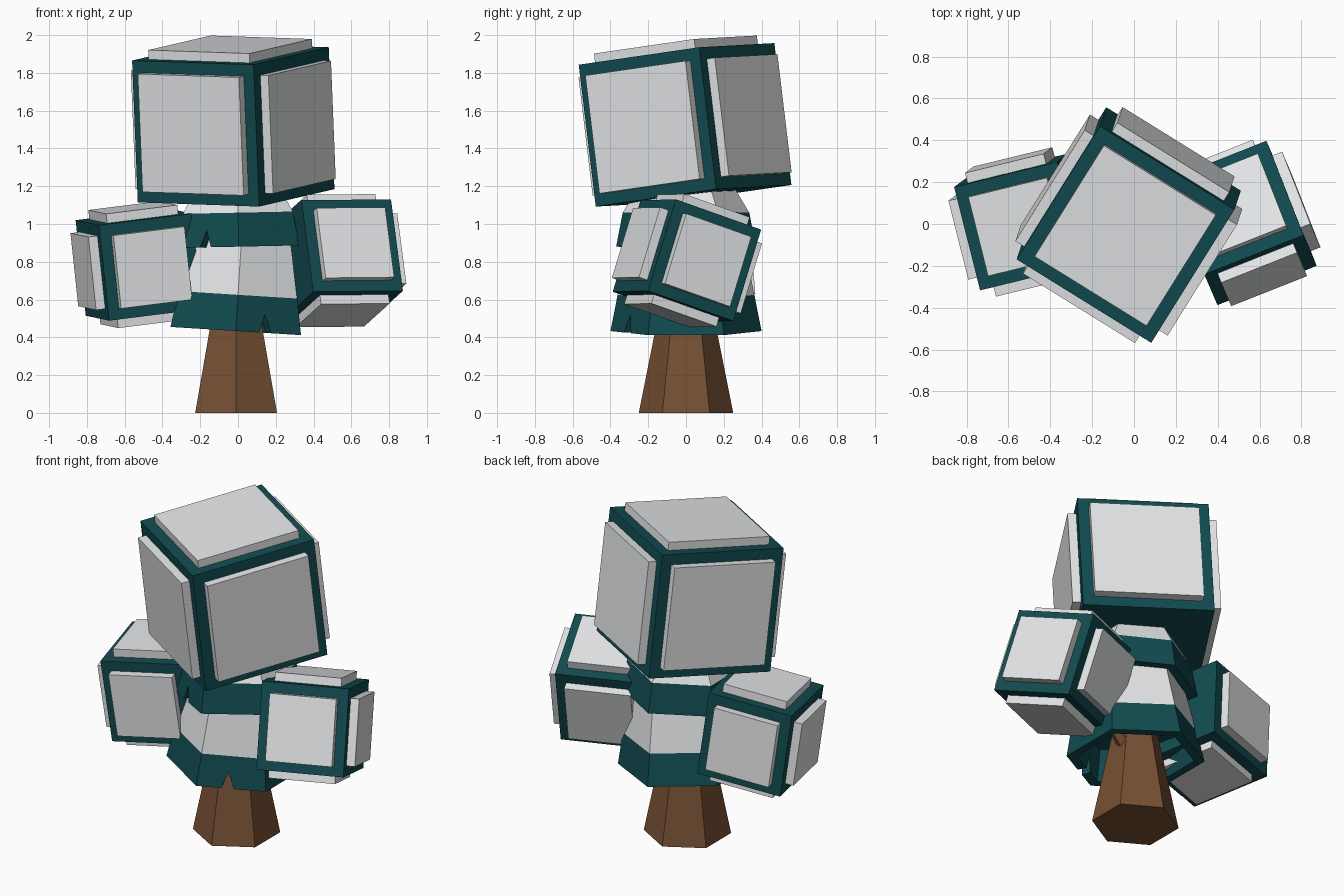
import bpy, bmesh, math
from mathutils import Matrix, Vector

if "Cube" in bpy.data.objects:
    bpy.data.objects.remove(bpy.data.objects["Cube"])


def material(name, rgb):
    m = bpy.data.materials.new(name)
    m.diffuse_color = (*rgb, 1)
    m.use_nodes = True
    m.node_tree.nodes["Principled BSDF"].inputs["Base Color"].default_value = m.diffuse_color
    return m


TEAL = material("dark teal foliage", (0.0055, 0.07, 0.08))
SNOW = material("snow white", (0.78, 0.79, 0.80))
BROWN = material("bark brown", (0.18, 0.08, 0.033))


def make_object(name, bm, mats, matrix=None):
    bmesh.ops.recalc_face_normals(bm, faces=bm.faces)
    me = bpy.data.meshes.new(name)
    bm.to_mesh(me)
    bm.free()
    for m in mats:
        me.materials.append(m)
    ob = bpy.data.objects.new(name, me)
    bpy.context.collection.objects.link(ob)
    if matrix:
        ob.matrix_world = matrix
    return ob


def box(name, size, mat, matrix):
    bm = bmesh.new()
    bmesh.ops.create_cube(bm, size=1)
    bmesh.ops.scale(bm, vec=size, verts=bm.verts)
    return make_object(name, bm, [mat], matrix)


def snowy_cube(name, centre, side, plate, x_dir, z_dir, bare):
    """Tilted foliage cube with a snow plate on every face except the bare one."""
    z = Vector(z_dir).normalized()
    x = Vector(x_dir)
    x = (x - z * x.dot(z)).normalized()
    y = z.cross(x)
    frame = Matrix.Translation(centre) @ Matrix((x, y, z)).transposed().to_4x4()
    box(name, (side,) * 3, TEAL, frame)
    for axis in range(3):
        for sign in (-1, 1):
            if (axis, sign) == bare:
                continue
            size = [plate] * 3
            size[axis] = 0.07                       # 0.05 stands proud
            off = Vector((0, 0, 0))
            off[axis] = sign * (side / 2 + 0.015)
            box(name + "_snow_plate", size, SNOW, frame @ Matrix.Translation(off))


def cone(name, r1, r2, start, end, mat):
    a, b = Vector(start), Vector(end)
    bm = bmesh.new()
    bmesh.ops.create_cone(bm, cap_ends=True, segments=6, radius1=r1, radius2=r2,
                          depth=(b - a).length)
    # put one corner of the hexagon towards the front
    spin = Matrix.Rotation(max((math.atan2(v.co.y, v.co.x) for v in bm.verts),
                               key=lambda t: -abs(t)), 4, 'Z')
    turn = Matrix.Rotation(math.pi / 2, 4, 'Z') @ spin.inverted()
    bmesh.ops.transform(bm, matrix=turn, verts=bm.verts)
    m = Matrix.Translation((a + b) / 2)
    d = (b - a).normalized()
    if abs(d.z) < 0.999:
        m = m @ d.to_track_quat('Z', 'Y').to_matrix().to_4x4()
    return make_object(name, bm, [mat], m)


def canopy_tier(name, profile, snow_z, notch_side, tilt):
    """Hollow six-sided skirt; profile is (z, radius) from hem to top."""
    bm = bmesh.new()

    def ring(z, r):
        return [bm.verts.new((r * math.cos(math.radians(a)), r * math.sin(math.radians(a)), z))
                for a in range(-90, 270, 60)]

    def hem_paths(low, high):
        # bottom edge of each side, with a V notch cut in one side
        paths = []
        for i in range(6):
            j = (i + 1) % 6
            path = [low[i], low[j]]
            if i == notch_side:
                a, b, c, d = low[i].co, low[j].co, high[i].co, high[j].co
                mid = a.lerp(b, 0.45).lerp(c.lerp(d, 0.45), 0.5)
                path[1:1] = [bm.verts.new(a.lerp(b, 0.36)), bm.verts.new(mid),
                             bm.verts.new(a.lerp(b, 0.54))]
            paths.append(path)
        return paths

    rings = [ring(z, r) for z, r in profile]
    z0, r0 = profile[0]
    z1, r1 = profile[1]
    inner = [ring(z0, r0 - 0.06), ring(z1, r1 - 0.06)]
    outer_hem = hem_paths(rings[0], rings[1])
    inner_hem = hem_paths(inner[0], inner[1])
    for i in range(6):
        j = (i + 1) % 6
        bm.faces.new(outer_hem[i] + [rings[1][j], rings[1][i]])
        bm.faces.new(inner_hem[i] + [inner[1][j], inner[1][i]])
        for k in range(len(outer_hem[i]) - 1):      # hem thickness
            bm.faces.new((outer_hem[i][k], outer_hem[i][k + 1],
                          inner_hem[i][k + 1], inner_hem[i][k]))
        for lo, hi in zip(rings[1:], rings[2:]):
            bm.faces.new((lo[i], lo[j], hi[j], hi[i]))
    bm.faces.new(rings[-1])
    bm.faces.new(inner[1])
    for f in bm.faces:                              # snow above the teal hem
        f.material_index = int(f.calc_center_median().z > snow_z)
    pivot = Matrix.Translation((0, 0, z1))
    bmesh.ops.transform(bm, verts=bm.verts,
                        matrix=pivot @ Matrix.Rotation(math.radians(tilt), 4, 'Y') @ pivot.inverted())
    return make_object(name, bm, [TEAL, SNOW])


# Trunk and a short hidden branch
cone("trunk", 0.25, 0.13, (-0.01, 0, 0), (-0.01, 0, 0.6), BROWN)
cone("branch", 0.05, 0.03, (0.05, 0.03, 0.44), (0.35, 0.05, 0.72), BROWN)

# Two skirts of foliage
canopy_tier("lower_canopy", [(0.433, 0.40), (0.625, 0.362), (0.95, 0.295)], 0.63, 0, 3.6)
canopy_tier("upper_canopy", [(0.88, 0.37), (1.06, 0.335), (1.22, 0.24)], 1.065, 5, -1.2)

# Foliage cubes: crown, left and right
snowy_cube("crown_cube", (-0.025, -0.005, 1.525), 0.757, 0.63,
           (0.40, 0.64, 0.09), (-0.03, -0.09, 0.75), (2, -1))
snowy_cube("left_cube", (-0.525, 0.01, 0.785), 0.51, 0.39,
           (0.963, 0.235, 0.123), (-0.053, -0.04, 0.5), (0, 1))
snowy_cube("right_cube", (0.516, 0.005, 0.806), 0.51, 0.39,
           (0.929, 0.368, 0.01), (-0.063, 0.147, 0.484), (0, -1))
